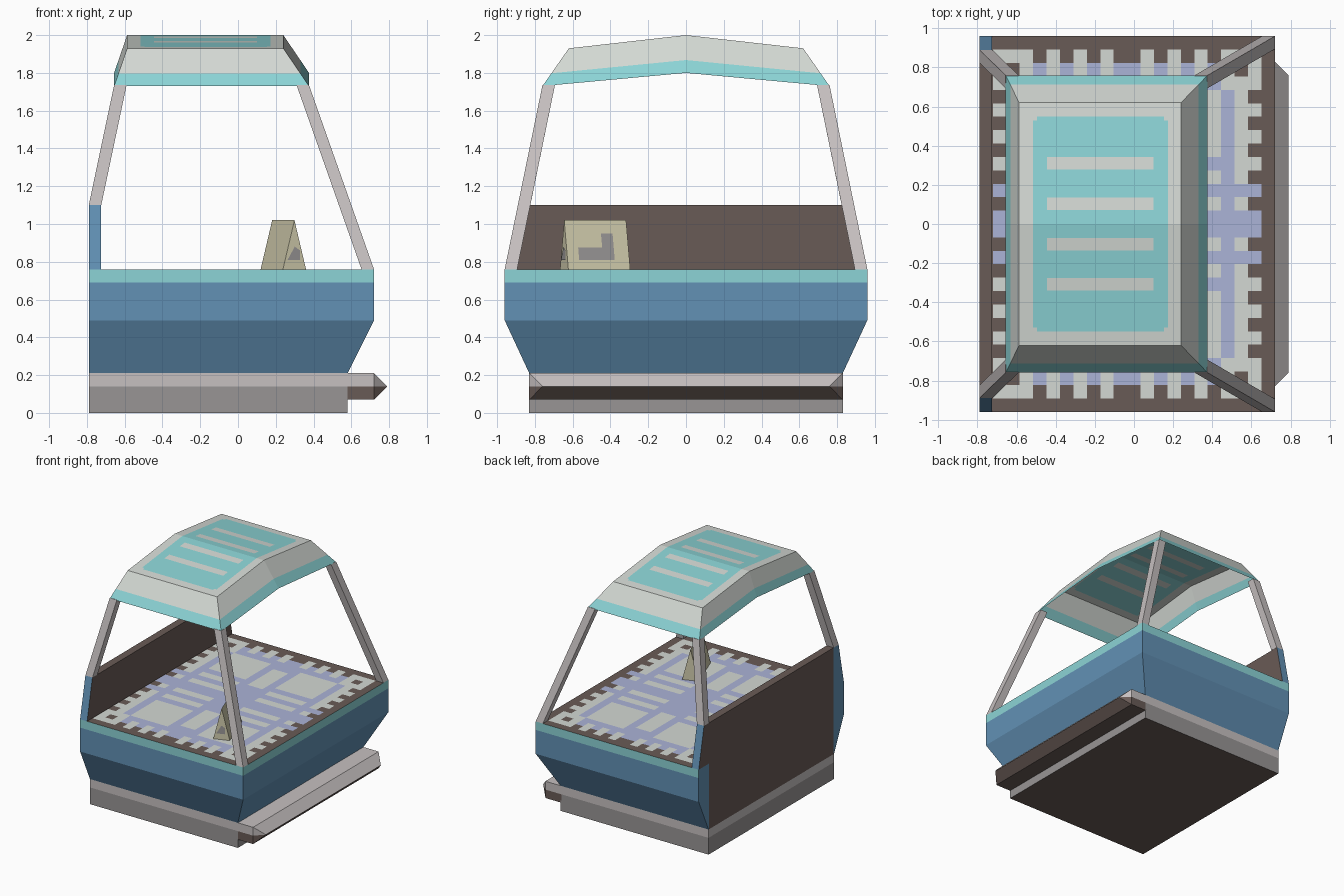
import bpy
from mathutils import Vector

if "Cube" in bpy.data.objects:
    bpy.data.objects.remove(bpy.data.objects["Cube"])


def material(name, rgb):
    m = bpy.data.materials.new(name)
    lin = [(c / 255 / 12.92 if c < 11 else ((c / 255 + 0.055) / 1.055) ** 2.4) for c in rgb]
    m.diffuse_color = (*lin, 1)
    m.use_nodes = True
    m.node_tree.nodes["Principled BSDF"].inputs["Base Color"].default_value = m.diffuse_color
    return m


MATS = [material(n, c) for n, c in (
    ("blue paint", (98, 145, 181)),
    ("teal trim", (140, 212, 214)),
    ("dark brown", (105, 91, 86)),
    ("pale grey", (212, 217, 212)),
    ("lavender", (171, 179, 215)),
    ("light metal", (198, 192, 192)),
    ("mid grey", (152, 149, 149)),
    ("beige", (208, 203, 172)),
)]
BLUE, TEAL, BROWN, PALE, LAV, METAL, GREY, BEIGE = range(8)


def build(name, verts, faces, mats):
    me = bpy.data.meshes.new(name)
    me.from_pydata([tuple(v) for v in verts], [], faces)
    for m in MATS:
        me.materials.append(m)
    for p, k in zip(me.polygons, mats):
        p.material_index = k
    ob = bpy.data.objects.new(name, me)
    bpy.context.collection.objects.link(ob)
    return ob


def loft(name, rings, rule, bottom=None, top=None):
    """Skin rings of points; rule(level, side) gives the colour."""
    n = len(rings[0])
    verts = [p for r in rings for p in r]
    faces, mats = [], []
    for k in range(len(rings) - 1):
        for i in range(n):
            j = (i + 1) % n
            faces.append((k * n + i, k * n + j, k * n + n + j, k * n + n + i))
            mats.append(rule(k, i))
    if bottom is not None:
        faces.append(tuple(reversed(range(n))))
        mats.append(bottom)
    if top is not None:
        faces.append(tuple(range(len(verts) - n, len(verts))))
        mats.append(top)
    return build(name, verts, faces, mats)


def painted_grid(name, xs, ys, height, rule):
    """Sheet cut into cells; rule(i, j, x, y) gives the colour of a cell."""
    nx = len(xs)
    verts = [(x, y, height(x, y)) for y in ys for x in xs]
    faces, mats = [], []
    for j in range(len(ys) - 1):
        for i in range(nx - 1):
            a = j * nx + i
            faces.append((a, a + 1, a + nx + 1, a + nx))
            mats.append(rule(i, j, (xs[i] + xs[i + 1]) / 2, (ys[j] + ys[j + 1]) / 2))
    return build(name, verts, faces, mats)


def hull_ring(xf, yh, z, xb=-0.79):
    # rectangle with two extra points on the rear edge for the brown back panel
    return [(xb, -yh, z), (xf, -yh, z), (xf, yh, z), (xb, yh, z), (xb, 0.825, z), (xb, -0.825, z)]


# Plinth with two grey bands
loft("base", [hull_ring(0.58, 0.83, z) for z in (0, 0.14, 0.21)],
     lambda k, i: (GREY, METAL)[k], bottom=BROWN)

# Flared hull with teal rim and brown rear panel
loft("hull", [hull_ring(0.58, 0.83, 0.21), hull_ring(0.72, 0.96, 0.49),
              hull_ring(0.72, 0.96, 0.69), hull_ring(0.72, 0.96, 0.76)],
     lambda k, i: BROWN if i == 4 else BLUE if i in (3, 5) else (BLUE, BLUE, TEAL)[k],
     bottom=GREY)

# Bumper along the right side
half = [[(0.58, s * 0.83, z), (0.72, s * 0.83, z), None] for s in (-1, 1) for z in (0.07,)]


def bumper_ring(z, tip, y):
    return [(0.58, -0.83, z), (tip, -y, z), (tip, y, z), (0.58, 0.83, z)]


def bumper_level(z, nose, ny):
    return [(0.57, -0.83, z), (0.72, -0.83, z), (nose, -ny, z),
            (nose, ny, z), (0.72, 0.83, z), (0.57, 0.83, z)]


loft("bumper", [bumper_level(0.07, 0.721, 0.829), bumper_level(0.14, 0.79, 0.76),
                bumper_level(0.21, 0.721, 0.829)],
     lambda k, i: (BROWN, METAL)[k], bottom=BROWN, top=METAL)


# Floor patterned in square cells, mirrored both ways
def floor_rule(i, j, x, y):
    i, j = min(i, 21 - i), min(j, 27 - j)
    if i == 0 or j == 0:
        return BROWN
    if i <= 3 and j <= 3:
        return BROWN if (i, j) == (2, 2) else PALE
    if j == 1:
        return PALE if i % 2 else BROWN
    if i == 1:
        return BROWN if j % 2 == 0 else (PALE if j < 11 else LAV)
    if j == 2:
        return PALE if i % 2 else LAV
    if i == 2:
        return LAV if j in (11, 13) else PALE
    if 4 <= i <= 8 and (4 <= j <= 8 or j in (10, 12)):
        return PALE
    if i == 10 and 5 <= j <= 9:
        return PALE
    return LAV


painted_grid("floor", [-0.79 + 1.51 * i / 22 for i in range(23)],
             [-0.96 + 1.92 * j / 28 for j in range(29)], lambda x, y: 0.76, floor_rule)

# Low rear wall with blue ends
loft("rear_wall", [hull_ring(-0.725, 0.96, 0.76), hull_ring(-0.725, 0.89, 1.1)],
     lambda k, i: BLUE if i in (0, 2, 5) else BROWN, top=BROWN)


# Four leaning roof pillars
def square(x, y, z, sx, sy, w=0.066):
    # outer corner at x, y; grows inward
    x0, x1 = sorted((x, x - sx * w))
    y0, y1 = sorted((y, y - sy * w))
    return [(x0, y0, z), (x1, y0, z), (x1, y1, z), (x0, y1, z)]


for sy, end in ((-1, "front"), (1, "back")):
    loft(f"{end}_right_pillar",
         [square(0.72, sy * 0.96, 0.76, 1, sy), square(0.376, sy * 0.76, 1.735, 1, sy)],
         lambda k, i: METAL, top=METAL)
    loft(f"{end}_left_pillar",
         [square(-0.79, sy * 0.89, 1.1, -1, sy), square(-0.656, sy * 0.76, 1.735, -1, sy)],
         lambda k, i: METAL, top=METAL)


# Roof skirt: open shell rising to a ridge at y = 0
def roof_ring(t):
    x0, x1 = -0.656 + 0.069 * t, 0.376 - 0.136 * t
    y, z = 0.76 - 0.14 * t, 1.73 + 0.2 * t
    return [(x0, -y, z), (x1, -y, z), (x1, 0, z + 0.07), (x1, y, z), (x0, y, z), (x0, 0, z + 0.07)]


loft("roof_skirt", [roof_ring(t) for t in (0, 0.34, 1)], lambda k, i: (TEAL, PALE)[k])

# Roof top with inset teal panel and four pale slots
slots = (-0.307, -0.103, 0.103, 0.31)


def roof_rule(i, j, x, y):
    if not (-0.515 < x < 0.173 and abs(y) < 0.55):
        return PALE
    if (x < -0.495 or x > 0.153) and abs(y) > 0.535:
        return PALE
    if -0.444 < x < 0.1 and any(abs(y - s) < 0.032 for s in slots):
        return PALE
    return TEAL


ys = sorted([-0.62, -0.55, -0.53, 0, 0.53, 0.55, 0.62] + [s + d for s in slots for d in (-0.032, 0.032)])
painted_grid("roof_top", [-0.587, -0.515, -0.495, -0.444, 0.1, 0.153, 0.173, 0.24], ys,
             lambda x, y: 2 - 0.07 * abs(y) / 0.62, roof_rule)

# Turned wedge-shaped console with grey signs
U, V, C = Vector((-0.339, 0.941, 0)), Vector((0.941, 0.339, 0)), Vector((0.24, -0.481, 0.76))


def at(s, v, h):
    return C + U * s + V * v + Vector((0, 0, h))


loft("console", [[at(s, -0.065, 0), at(s, 0, 0.26), at(s, 0.065, 0)] for s in (-0.174, 0.174)],
     lambda k, i: BEIGE, bottom=BEIGE, top=BEIGE)


def on_slope(s, h):
    return at(s, 0.065 * (1 - h / 0.26) + 0.004, h)


for n, (s0, s1, h0, h1) in enumerate(((-0.11, 0.09, 0.05, 0.115), (0.025, 0.09, 0.115, 0.19))):
    build(f"console_sign_{n + 1}",
          [on_slope(s0, h0), on_slope(s1, h0), on_slope(s1, h1), on_slope(s0, h1)],
          [(0, 1, 2, 3)], [GREY])
build("console_end_mark",
      [at(-0.178, -0.04, 0.05), at(-0.178, 0.03, 0.05), at(-0.178, 0.03, 0.1), at(-0.178, 0, 0.12)],
      [(0, 1, 2, 3)], [GREY])
